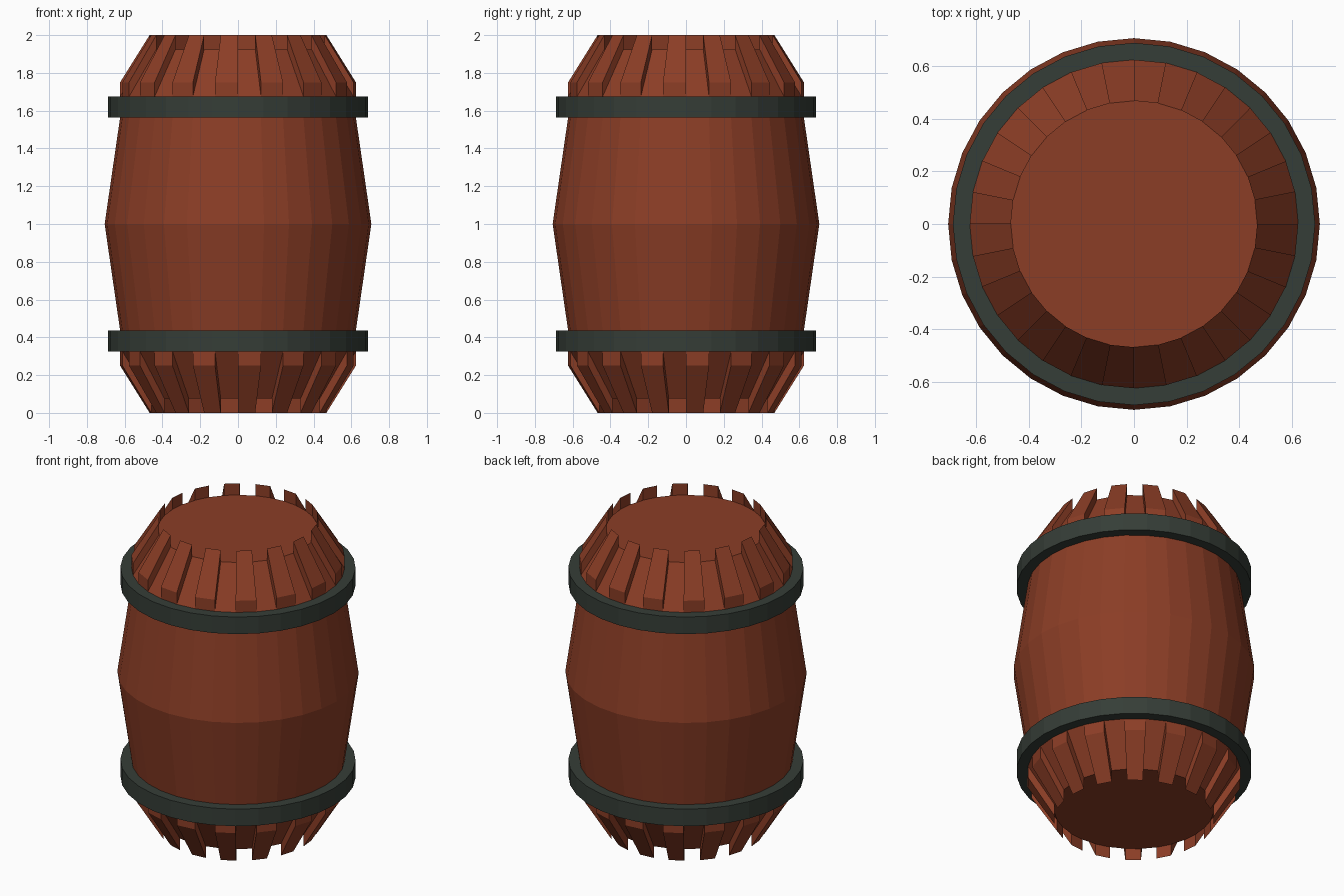
import bpy, bmesh, math

if "Cube" in bpy.data.objects:
    bpy.data.objects.remove(bpy.data.objects["Cube"])

SIDES = 32


def material(name, rgb):
    m = bpy.data.materials.new(name)
    m.diffuse_color = (*rgb, 1)
    m.use_nodes = True
    m.node_tree.nodes["Principled BSDF"].inputs["Base Color"].default_value = m.diffuse_color
    return m


wood = material("red_brown_wood", (0.26, 0.047, 0.019))
iron = material("dark_green_iron", (0.036, 0.047, 0.038))


def ring(bm, r, z):
    return [bm.verts.new((r * math.cos(2 * math.pi * i / SIDES),
                          r * math.sin(2 * math.pi * i / SIDES), z)) for i in range(SIDES)]


def bridge(bm, a, b):
    return [bm.faces.new((a[i], a[(i + 1) % SIDES], b[(i + 1) % SIDES], b[i]))
            for i in range(SIDES)]


def finish(bm, name, mat):
    bmesh.ops.recalc_face_normals(bm, faces=bm.faces[:])
    mesh = bpy.data.meshes.new(name)
    bm.to_mesh(mesh)
    bm.free()
    mesh.materials.append(mat)
    obj = bpy.data.objects.new(name, mesh)
    bpy.context.collection.objects.link(obj)


# Barrel body: lathed profile, closed by flat lids
bm = bmesh.new()
profile = [(0.468, 0.075), (0.624, 0.325), (0.624, 0.435), (0.706, 1.0),
           (0.624, 1.565), (0.624, 1.675), (0.468, 1.925)]
rings = [ring(bm, r, z) for r, z in profile]
bands = [bridge(bm, a, b) for a, b in zip(rings, rings[1:])]
bm.faces.new(rings[0][::-1])
bm.faces.new(rings[-1])

# Stave ends: every second sloped face pushed straight up or down
for faces, dz in ((bands[0][0::2], -0.075), (bands[-1][1::2], 0.075)):
    out = bmesh.ops.extrude_face_region(bm, geom=faces)["geom"]
    bmesh.ops.delete(bm, geom=faces, context='FACES_ONLY')
    bmesh.ops.translate(bm, vec=(0, 0, dz),
                        verts=[v for v in out if isinstance(v, bmesh.types.BMVert)])
finish(bm, "barrel_body", wood)

# Iron hoops
for name, z0 in (("lower_hoop", 0.325), ("upper_hoop", 1.565)):
    bm = bmesh.new()
    h = [ring(bm, r, z) for r, z in ((0.624, z0), (0.688, z0),
                                     (0.688, z0 + 0.11), (0.624, z0 + 0.11))]
    for a, b in zip(h, h[1:] + h[:1]):
        bridge(bm, a, b)
    finish(bm, name, iron)
